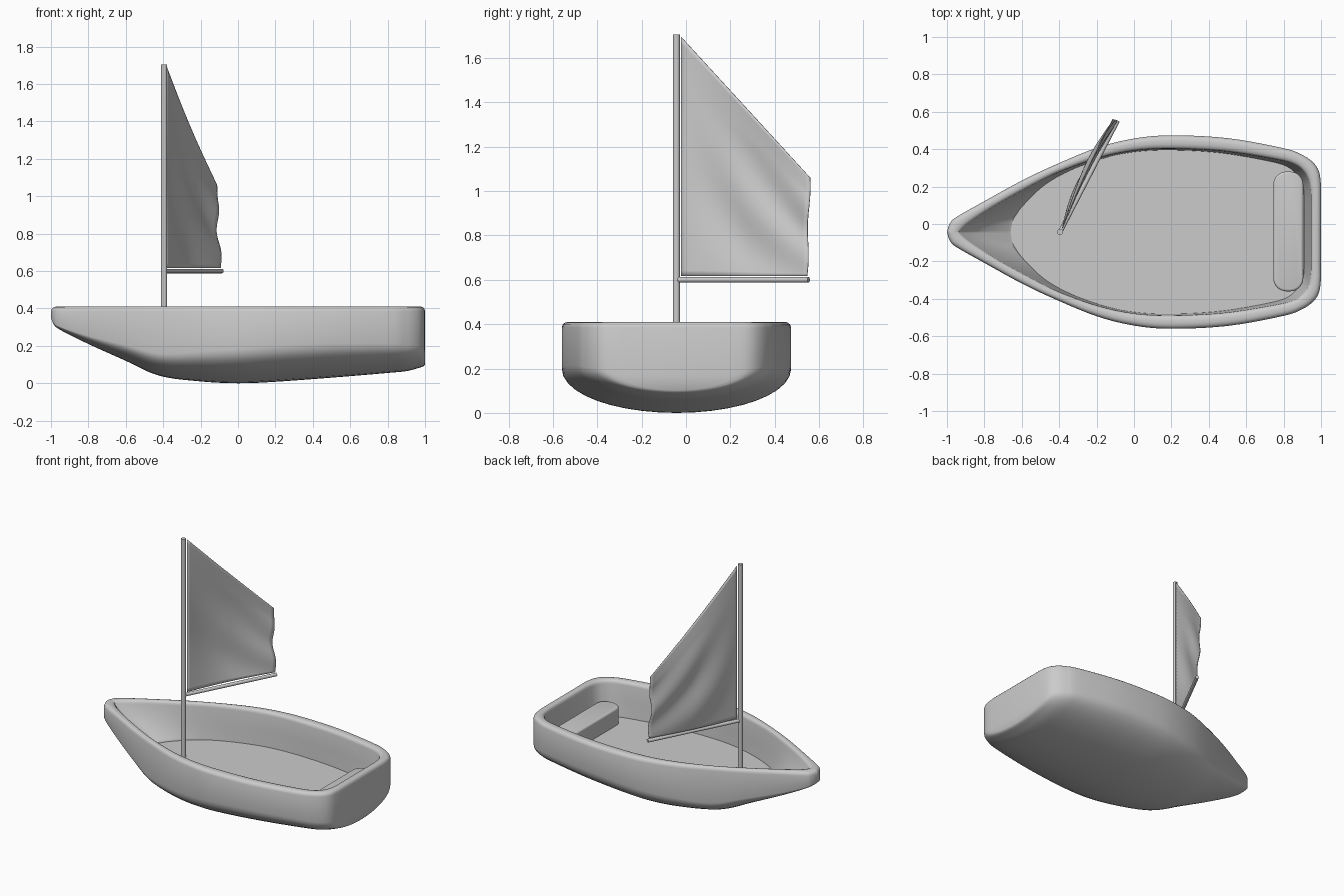
import bpy, bmesh, math
from mathutils import Vector

if "Cube" in bpy.data.objects:
    bpy.data.objects.remove(bpy.data.objects["Cube"])

CY = -0.043          # centreline of the boat
FLOOR, TOP = 0.165, 0.41


def finish(name, bm, angle=40):
    bmesh.ops.remove_doubles(bm, verts=bm.verts, dist=0.0005)
    bmesh.ops.dissolve_degenerate(bm, edges=bm.edges, dist=0.0001)
    bmesh.ops.recalc_face_normals(bm, faces=bm.faces)
    me = bpy.data.meshes.new(name)
    bm.to_mesh(me)
    bm.free()
    ob = bpy.data.objects.new(name, me)
    bpy.context.collection.objects.link(ob)
    bpy.context.view_layer.objects.active = ob
    ob.select_set(True)
    bpy.ops.object.shade_smooth_by_angle(angle=math.radians(angle))
    ob.select_set(False)
    return ob


def smooth_rows(rows, n):
    """Catmull-Rom through the station rows."""
    out = []
    for i in range(len(rows) - 1):
        a, d = rows[max(i - 1, 0)], rows[min(i + 2, len(rows) - 1)]
        b, c = rows[i], rows[i + 1]
        for k in range(n):
            t = k / n
            out.append([0.5 * (2 * q + (r - p) * t + (2 * p - 5 * q + 4 * r - s) * t * t
                               + (3 * q - p - 3 * r + s) * t ** 3)
                        for p, q, r, s in zip(a, b, c, d)])
    return out + [list(rows[-1])]


# Hull stations: x, half width, keel z | inner rim x, half width | floor x, half width
STATIONS = [
    (-1.00, .000, .350, -.93, .000, -.66, .000),
    (-.985, .045, .315, -.91, .022, -.65, .055),
    (-.950, .080, .285, -.87, .055, -.635, .085),
    (-.800, .165, .210, -.74, .140, -.59, .145),
    (-.600, .275, .120, -.56, .240, -.48, .250),
    (-.420, .360, .040, -.40, .320, -.34, .330),
    (-.200, .450, .010, -.19, .395, -.16, .395),
    (.000, .500, .000, .00, .435, .00, .428),
    (.200, .517, .008, .20, .445, .20, .438),
    (.500, .502, .030, .48, .432, .47, .422),
    (.800, .448, .055, .76, .388, .74, .375),
    (.900, .412, .065, .86, .360, .835, .340),
    (.960, .370, .080, .91, .320, .88, .290),
    (.990, .320, .090, .935, .270, .905, .240),
    (1.00, .250, .100, .945, .200, .912, .170),
]
RIM = [(0, .385), (.06, .398), (.2, .407), (.4, TOP), (.65, TOP), (.85, .406), (.96, .398), (1, .385)]


def section(row):
    """Half section: keel, bilge, side, rolled rim, inner wall, floor."""
    x, w, k, xi, wi, xf, wf = row
    w, wi, wf = max(w, 0), max(wi, 0), max(wf, 0)
    rise = .19 * (w / .517) ** 1.3
    pts = []
    for i in range(11):
        a = math.pi / 2 * i / 10
        pts.append((x, w * math.sin(a), k + rise * (1 - math.cos(a))))
    for t, z in RIM:
        pts.append((x + (xi - x) * t, w + (wi - w) * t, z))
    for t, z in [(.5, .275), (.93, FLOOR + .015), (1, FLOOR + .004), (1.0, FLOOR)]:
        pts.append((xi + (xf - xi) * t, wi + (wf - wi) * t, z))
    pts.append((xf, 0, FLOOR))
    return pts


# Hull
bm = bmesh.new()
sides = {s: [[bm.verts.new((x, CY + s * y, z)) for x, y, z in section(r)]
             for r in smooth_rows(STATIONS, 5)] for s in (1, -1)}
for grid in sides.values():
    for a, b in zip(grid, grid[1:]):
        for j in range(len(a) - 1):
            bm.faces.new((a[j], a[j + 1], b[j + 1], b[j]))
left, right = sides[1][-1], sides[-1][-1]
for j in range(len(left) - 1):      # transom, stern rim and inner stern wall
    bm.faces.new((left[j], left[j + 1], right[j + 1], right[j]))
finish("hull", bm, 50)

# Stern seat
bm = bmesh.new()
bmesh.ops.create_cube(bm, size=1)
for v in bm.verts:
    v.co = Vector((.825 + v.co.x * .16, -.04 + v.co.y * .64, .22 + v.co.z * .125))
upright = [e for e in bm.edges if abs(e.verts[0].co.z - e.verts[1].co.z) > .05]
bmesh.ops.bevel(bm, geom=upright, offset=.07, segments=8, profile=.5, affect='EDGES')
top = [e for e in bm.edges if all(v.co.z > .28 for v in e.verts)]
bmesh.ops.bevel(bm, geom=top, offset=.012, segments=3, profile=.5, affect='EDGES')
finish("stern_seat", bm)


# Mast and boom
def pole(name, p, q, r):
    p, q = Vector(p), Vector(q)
    bm = bmesh.new()
    bmesh.ops.create_cone(bm, cap_ends=True, segments=20, radius1=r, radius2=r, depth=(q - p).length)
    ob = finish(name, bm)
    ob.location = (p + q) / 2
    ob.rotation_euler = (q - p).to_track_quat('Z', 'Y').to_euler()


pole("mast", (-.395, CY, FLOOR), (-.395, CY, 1.705), .016)
pole("boom", (-.395, CY, .6), (-.087, .553, .6), .012)

# Sail: trapezoid cloth with a belly and soft ripples
bm = bmesh.new()
N, M = 28, 40
grid = []
for i in range(N + 1):
    u = i / N
    col = []
    for j in range(M + 1):
        v = j / M
        z = .617 + v * (1.695 - .635 * u - .617)
        y = -.022 + .58 * u - .012 * u * (1 - v) + .004 * math.sin(9 * v) * u
        belly = -.04 * math.sin(math.pi * u) * math.sin(math.pi * min(1, .12 + v * .8))
        ripple = .014 * math.sin(7 * u + 9 * v) * math.sin(math.pi * min(v * 1.2, 1)) * min(1, 2 * u)
        col.append(bm.verts.new((-.383 + .29 * u - .02 * u * v + belly + ripple, y, z)))
    grid.append(col)
for a, b in zip(grid, grid[1:]):
    for j in range(M):
        bm.faces.new((a[j], b[j], b[j + 1], a[j + 1]))
sail = finish("sail", bm, 60)
mod = sail.modifiers.new("thickness", 'SOLIDIFY')
mod.thickness = .004
mod.offset = 0
